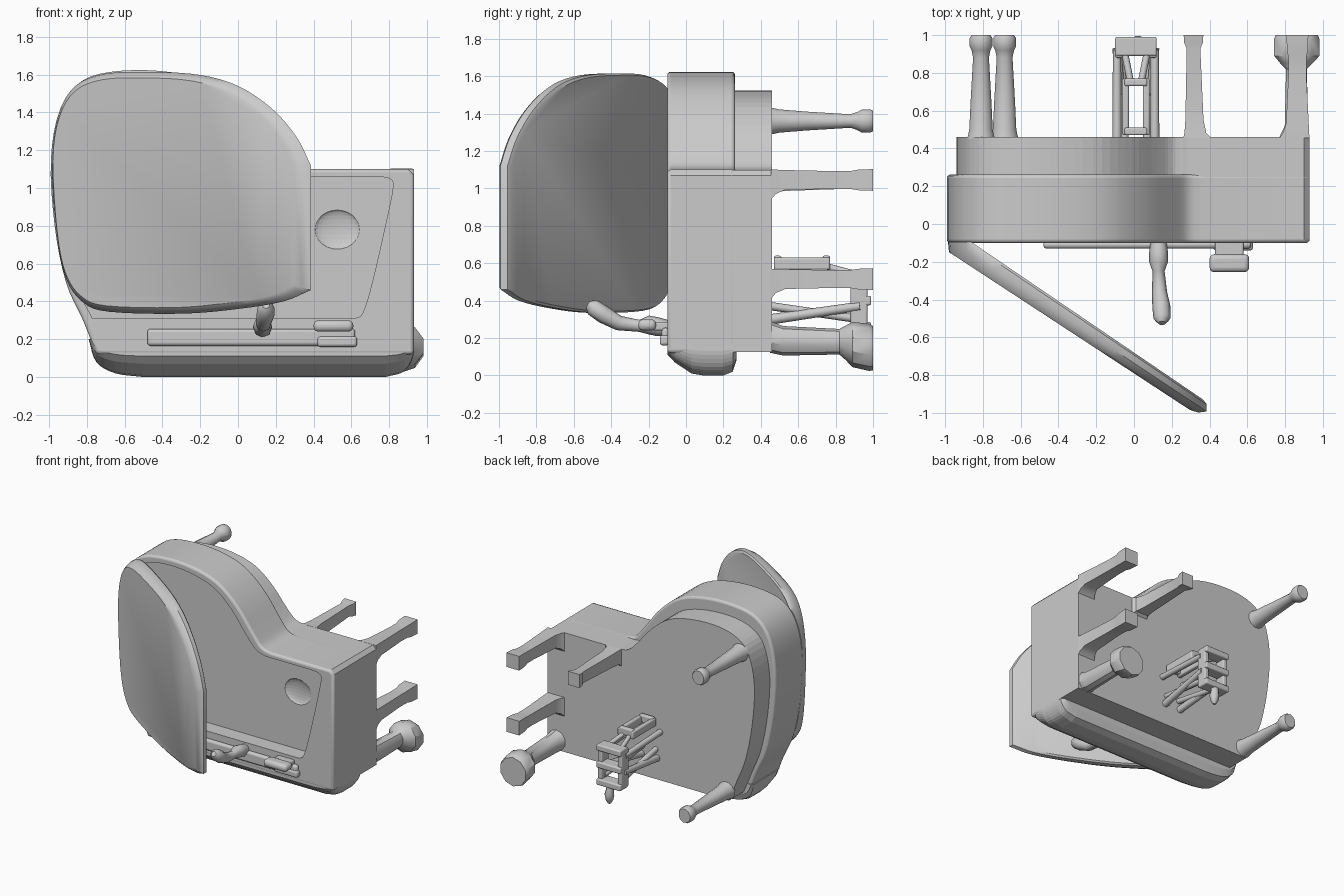
import bpy, bmesh, math
from mathutils import Vector


def spline(pts, n=4):
    """Open Catmull-Rom smoothing of 2D points."""
    v = [Vector(p) for p in pts]
    v = [v[0] * 2 - v[1]] + v + [v[-1] * 2 - v[-2]]
    out = []
    for i in range(1, len(v) - 2):
        a, b, c, d = v[i - 1:i + 3]
        for k in range(n):
            t = k / n
            out.append(((2 * b) + (c - a) * t + (2 * a - 5 * b + 4 * c - d) * t * t
                        + (3 * b - a - 3 * c + d) * t ** 3) / 2)
    return [tuple(p) for p in out] + [tuple(v[-2])]


def loft(name, rings, bevel=0.0):
    """Skin a closed solid through rings of 3D points."""
    bm = bmesh.new()
    vs = [[bm.verts.new(p) for p in r] for r in rings]
    n = len(rings[0])
    for a, b in zip(vs, vs[1:]):
        for i in range(n):
            j = (i + 1) % n
            bm.faces.new((a[i], a[j], b[j], b[i]))
    bm.faces.new(vs[0])
    bm.faces.new(vs[-1][::-1])
    bmesh.ops.recalc_face_normals(bm, faces=bm.faces)
    me = bpy.data.meshes.new(name)
    bm.to_mesh(me)
    bm.free()
    ob = bpy.data.objects.new(name, me)
    bpy.context.collection.objects.link(ob)
    if bevel:
        m = ob.modifiers.new("bevel", 'BEVEL')
        m.width, m.segments, m.limit_method, m.angle_limit = bevel, 3, 'ANGLE', math.radians(50)
    return ob


def prism(name, outline, y0, y1, bevel=0.0):
    return loft(name, [[(x, y, z) for x, z in outline] for y in (y0, y1)], bevel)


def box(name, x0, x1, y0, y1, z0, z1, bevel=0.01):
    return prism(name, [(x0, z0), (x1, z0), (x1, z1), (x0, z1)], y0, y1, bevel)


def leg(name, stations, sides):
    """Leg along y; stations are (x, y, z, half width, half height)."""
    s = 1 / math.cos(math.pi / sides)
    rings = [[(x + hx * s * math.cos((i + .5) * 2 * math.pi / sides), y,
               z + hz * s * math.sin((i + .5) * 2 * math.pi / sides)) for i in range(sides)]
             for x, y, z, hx, hz in stations]
    return loft(name, rings)


def rod(name, pts):
    """Round bar through (x, y, z, radius) points."""
    cu = bpy.data.curves.new(name, 'CURVE')
    cu.dimensions, cu.bevel_depth, cu.bevel_resolution, cu.use_fill_caps = '3D', 1.0, 2, True
    sp = cu.splines.new('POLY')
    sp.points.add(len(pts) - 1)
    for p, q in zip(sp.points, pts):
        p.co, p.radius = (*q[:3], 1), q[3]
    ob = bpy.data.objects.new(name, cu)
    bpy.context.collection.objects.link(ob)
    return ob


def combine(ob, other, operation='DIFFERENCE'):
    m = ob.modifiers.new("combine", 'BOOLEAN')
    m.operation, m.solver, m.object = operation, 'EXACT', other
    other.hide_render = True
    other.hide_viewport = True


# Case: straight treble side, S-curved bent side, round tail
bent = spline([(0.36, 1.1), (0.28, 1.125), (0.2, 1.22), (0.06, 1.4), (-0.12, 1.545), (-0.35, 1.612),
               (-0.62, 1.62), (-0.82, 1.57), (-0.94, 1.42), (-0.99, 1.15), (-0.97, 0.8),
               (-0.91, 0.5), (-0.82, 0.3), (-0.75, 0.12)])
case = prism("case", [(0.93, 0.12), (0.93, 1.07), (0.9, 1.1)] + bent, -0.1, 0.262, 0.018)

# Lower case, slightly inset below the rim
under = spline([(0.28, 1.099), (0.2, 1.115), (0.12, 1.19), (-0.01, 1.34), (-0.17, 1.46), (-0.38, 1.515),
                (-0.62, 1.52), (-0.79, 1.47), (-0.89, 1.36), (-0.94, 1.12), (-0.92, 0.8),
                (-0.86, 0.5), (-0.78, 0.3), (-0.71, 0.125)])
combine(case, prism("lower_case", [(0.929, 0.125), (0.929, 1.07), (0.9, 1.099)] + under, 0.235, 0.46), 'UNION')

# Rounded key bed along the player's edge
keybed = spline([(-0.79, 0.2), (-0.75, 0.08), (-0.65, 0.02), (-0.5, 0.0)]) + \
    spline([(0.78, 0.0), (0.88, 0.03), (0.927, 0.11), (0.927, 0.2)])
bed = loft("key_bed", [[(x * sx, y, z + dz * max(0, 1 - z / 0.2)) for x, z in keybed]
                       for y, sx, dz in ((-0.098, 0.985, 0.11), (-0.06, 1, 0.07), (0.03, 1, 0.01),
                                         (0.09, 1, 0), (0.2, 1, 0), (0.25, 1, 0.02), (0.27, 0.985, 0.08))])
combine(case, bed, 'UNION')

# Sunken soundboard area and round dish
recess = spline([(0.33, 1.06), (0.24, 1.085), (0.15, 1.18), (0.01, 1.36), (-0.15, 1.495), (-0.37, 1.56),
                 (-0.61, 1.57), (-0.79, 1.52), (-0.89, 1.4), (-0.94, 1.15), (-0.92, 0.8),
                 (-0.86, 0.5), (-0.77, 0.31)])
panel = spline([(0.62, 0.31), (0.66, 0.34), (0.71, 0.5), (0.79, 0.85), (0.82, 1.01), (0.8, 1.05), (0.74, 1.06)])
combine(case, prism("recess_cutter", panel + recess, -0.3, 0.025))
bpy.ops.mesh.primitive_uv_sphere_add(segments=24, ring_count=12, location=(0.525, 0.02, 0.78))
dish = bpy.context.object
dish.name = "dish_cutter"
dish.scale = (0.12, 0.03, 0.105)
combine(case, dish)

# Keyboard details
box("keyboard", -0.48, 0.62, -0.13, -0.09, 0.165, 0.255, 0.018)
box("ledge_block", 0.4, 0.61, -0.255, -0.16, 0.24, 0.3, 0.025)
box("ledge_block_stem", 0.43, 0.58, -0.18, -0.09, 0.24, 0.285, 0.01)
box("key_block", 0.42, 0.63, -0.14, -0.09, 0.16, 0.215, 0.015)
rod("lid_arm", [(0.13, -0.08, 0.25, 0.04), (0.13, -0.15, 0.26, 0.05), (0.13, -0.2, 0.27, 0.05),
                (0.13, -0.25, 0.265, 0.032), (0.135, -0.36, 0.28, 0.04), (0.145, -0.44, 0.325, 0.048),
                (0.148, -0.5, 0.365, 0.045), (0.148, -0.525, 0.38, 0.02)])

# Open lid, slanting away from its hinge, with a chamfered outer face
lid = spline([(0.385, 1.12), (0.31, 1.27), (0.18, 1.42), (0.0, 1.54), (-0.2, 1.598), (-0.45, 1.614),
              (-0.7, 1.605), (-0.86, 1.54), (-0.95, 1.39), (-0.985, 1.15), (-0.96, 0.75), (-0.91, 0.52),
              (-0.82, 0.395), (-0.68, 0.345), (-0.3, 0.335), (0.0, 0.36), (0.24, 0.4), (0.385, 0.46)])
rings = []
for sx, sz, off in ((0.985, 0.985, 0.1), (1, 1, 0.088), (1, 1, 0.05), (0.965, 0.975, 0.015), (0.93, 0.95, 0.0)):
    ring = [(-0.9 + (x + 0.9) * sx, 0.98 + (z - 0.98) * sz) for x, z in lid]
    # the lid thickens a little towards the hinge
    rings.append([(x, max(-1, min(-0.095, -0.987 - 0.655 * (x - 0.3)
                                  + off * (1 + 0.25 * (0.385 - x)))), z) for x, z in ring])
loft("lid", rings)

# Square legs on the treble side
for i, z in enumerate((1.045, 0.515)):
    leg(f"treble_leg_{i + 1}", [(0.85, 0.455, z - 0.025, 0.08, 0.08), (0.857, 0.48, z - 0.01, 0.07, 0.065),
                                (0.865, 0.53, z, 0.06, 0.053), (0.865, 0.8, z, 0.047, 0.047),
                                (0.865, 0.88, z, 0.048, 0.048), (0.865, 0.92, z, 0.055, 0.055),
                                (0.865, 1.0, z, 0.058, 0.058)], 4)
leg("middle_leg", [(0.335, 0.455, 1.03, 0.075, 0.07), (0.325, 0.48, 1.04, 0.058, 0.058),
                   (0.32, 0.55, 1.04, 0.048, 0.053), (0.315, 0.93, 1.045, 0.036, 0.045),
                   (0.315, 0.96, 1.045, 0.05, 0.05), (0.315, 1.0, 1.045, 0.052, 0.055)], 4)

# Round legs with footed ends
for name, x, z in (("tail_leg", -0.81, 1.36), ("bass_leg", -0.685, 0.2)):
    leg(name, [(x, 0.45, z, 0.073, 0.073), (x, 0.5, z, 0.062, 0.062), (x, 0.65, z, 0.055, 0.05),
               (x, 0.88, z, 0.042, 0.036), (x, 0.92, z, 0.05, 0.05), (x, 0.94, z, 0.06, 0.062),
               (x, 0.985, z, 0.06, 0.062), (x, 1.0, z, 0.05, 0.055)], 12)
leg("front_leg", [(0.845, 0.45, 0.205, 0.08, 0.08), (0.86, 0.52, 0.185, 0.062, 0.075),
                  (0.86, 0.82, 0.18, 0.055, 0.065), (0.86, 0.85, 0.175, 0.085, 0.085),
                  (0.862, 0.89, 0.165, 0.12, 0.115), (0.862, 0.98, 0.15, 0.12, 0.12),
                  (0.862, 1.0, 0.145, 0.112, 0.112)], 10)

# Pedal lyre: frame, posts, braces and pedal
for s in (-1, 1):
    box("lyre_rail", 0.01 + s * 0.09 - 0.02, 0.01 + s * 0.09 + 0.02, 0.88, 0.97, 0.24, 0.56)
    rod("lyre_post_low", [(0.01 + s * 0.07, 0.455, 0.3, 0.028), (0.01 + s * 0.1, 0.93, 0.37, 0.024)])
    rod("lyre_post_high", [(0.01 + s * 0.06, 0.455, 0.37, 0.022), (0.01 + s * 0.08, 0.93, 0.3, 0.022)])
    rod("lyre_brace", [(0.01 + s * 0.1, 0.46, 0.52, 0.024), (0.01 + s * 0.1, 0.92, 0.5, 0.022)])
    box("brace_bar", 0.01 + s * 0.055 - 0.018, 0.01 + s * 0.055 + 0.018, 0.47, 0.77, 0.565, 0.63)
    rod("brace_link", [(0.01 + s * 0.03, 0.76, 0.58, 0.018), (0.01 + s * 0.06, 0.91, 0.54, 0.018)])
for z in (0.26, 0.4, 0.54):
    box("lyre_crossbar", -0.1, 0.12, 0.89, 0.99, z - 0.025, z + 0.025)
for y in (0.49, 0.75):
    box("brace_crossbar", -0.05, 0.07, y - 0.02, y + 0.02, 0.58, 0.64)
rod("pedal", [(0.01, 0.95, 0.26, 0.03), (0.015, 0.96, 0.21, 0.03), (0.02, 0.96, 0.17, 0.038),
              (0.02, 0.96, 0.13, 0.03), (0.02, 0.96, 0.1, 0.012)])

# Smooth shading with crisp edges
bpy.ops.object.select_all(action='DESELECT')
for ob in bpy.data.objects:
    if ob.type == 'MESH' and not ob.hide_render:
        ob.select_set(True)
        bpy.context.view_layer.objects.active = ob
bpy.ops.object.shade_smooth_by_angle(angle=math.radians(35))
